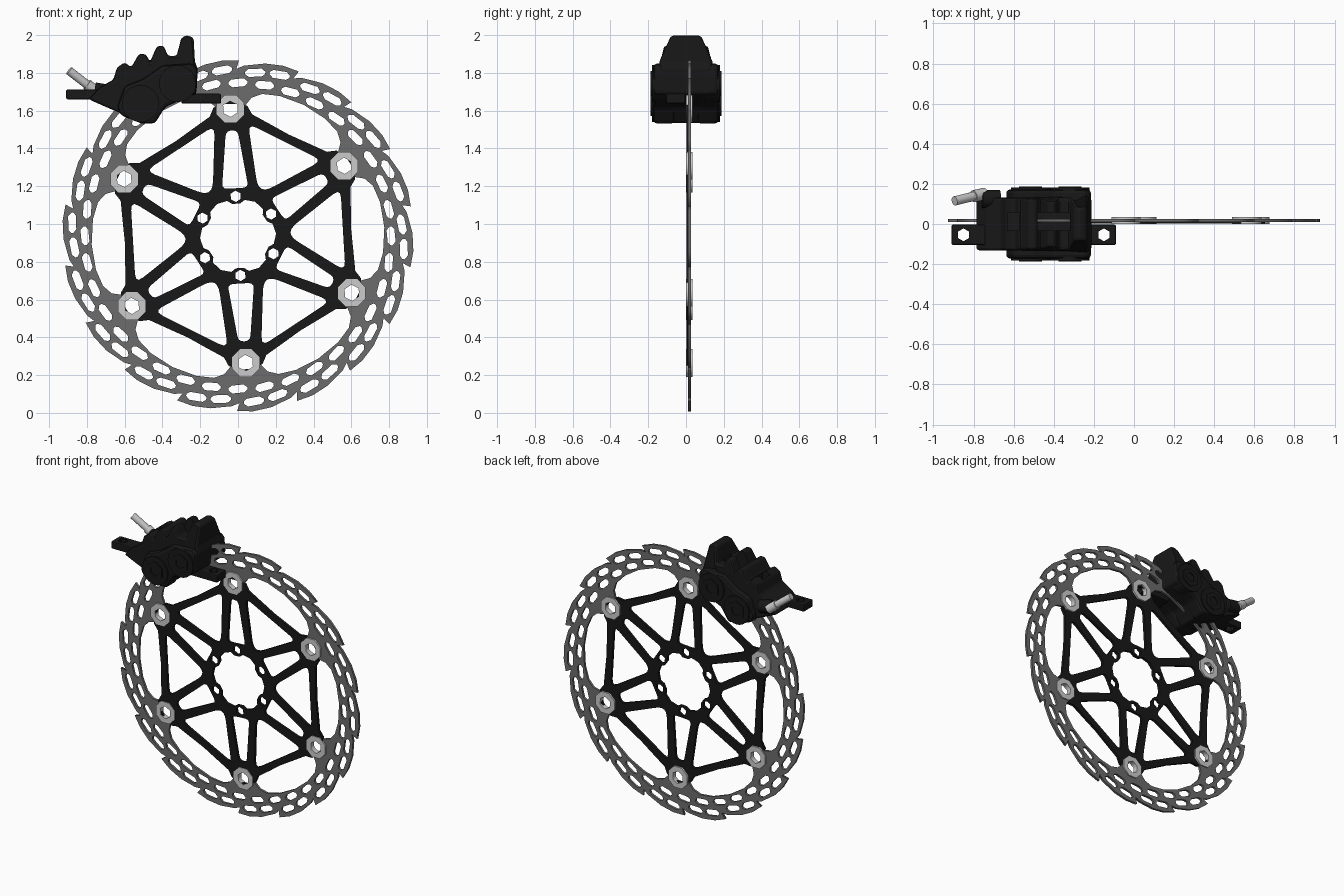
import bpy, bmesh, math
from mathutils import Vector

if "Cube" in bpy.data.objects:
    bpy.data.objects.remove(bpy.data.objects["Cube"])

CZ = 0.937                                   # rotor axis height
RIV = [33.4 + 60 * i for i in range(6)]      # rivet angles


def mat(name, v):
    m = bpy.data.materials.new(name)
    m.diffuse_color = (v, v, v, 1)
    m.use_nodes = True
    m.node_tree.nodes["Principled BSDF"].inputs["Base Color"].default_value = m.diffuse_color
    return m


BLACK, STEEL, SILVER = mat("black", 0.009), mat("steel", 0.15), mat("silver", 0.65)


def pol(r, deg, c=(0, CZ)):
    a = math.radians(deg)
    return (c[0] + r * math.cos(a), c[1] + r * math.sin(a))


def ngon(c, r, n, rot=0):
    return [pol(r, rot + 360 * i / n, c) for i in range(n)]


def rounded(pts, t):
    """Round every corner, cutting back a distance t."""
    out = []
    for i, p in enumerate(pts):
        p, a, b = Vector(p), Vector(pts[i - 1]), Vector(pts[(i + 1) % len(pts)])
        s = p + (a - p).normalized() * min(t, (a - p).length * .45)
        e = p + (b - p).normalized() * min(t, (b - p).length * .45)
        for k in range(4):
            u = k / 3
            out.append(tuple(s * (1 - u) ** 2 + p * 2 * u * (1 - u) + e * u * u))
    return out


def activate(ob):
    bpy.ops.object.select_all(action='DESELECT')
    ob.select_set(True)
    bpy.context.view_layer.objects.active = ob


def plate(name, loops, y0, y1, m):
    """Flat plate in xz from an outline plus hole loops."""
    cu = bpy.data.curves.new(name, 'CURVE')
    cu.dimensions, cu.fill_mode, cu.extrude = '2D', 'BOTH', (y1 - y0) / 2
    for lp in loops:
        s = cu.splines.new('POLY')
        s.points.add(len(lp) - 1)
        for q, (x, z) in zip(s.points, lp):
            q.co = (x, z, 0, 1)
        s.use_cyclic_u = True
    ob = bpy.data.objects.new(name, cu)
    bpy.context.collection.objects.link(ob)
    ob.rotation_euler.x = math.pi / 2
    ob.location.y = (y0 + y1) / 2
    activate(ob)
    bpy.ops.object.convert(target='MESH')
    ob = bpy.context.object
    bm = bmesh.new()
    bm.from_mesh(ob.data)
    bmesh.ops.remove_doubles(bm, verts=bm.verts, dist=1e-5)
    bmesh.ops.recalc_face_normals(bm, faces=bm.faces)
    bm.to_mesh(ob.data)
    bm.free()
    ob.data.materials.clear()
    ob.data.materials.append(m)
    return ob


def prism(name, pts, width, m, bevel=0.012):
    """Solid xz profile; width(z) gives the (y0, y1) range."""
    bm = bmesh.new()
    a = [bm.verts.new((x, width(z)[0], z)) for x, z in pts]
    b = [bm.verts.new((x, width(z)[1], z)) for x, z in pts]
    bm.faces.new(a)
    bm.faces.new(b)
    for i in range(len(pts)):
        bm.faces.new((a[i - 1], a[i], b[i], b[i - 1]))
    bmesh.ops.recalc_face_normals(bm, faces=bm.faces)
    me = bpy.data.meshes.new(name)
    bm.to_mesh(me)
    bm.free()
    me.materials.append(m)
    ob = bpy.data.objects.new(name, me)
    bpy.context.collection.objects.link(ob)
    md = ob.modifiers.new("bevel", 'BEVEL')
    md.width, md.segments, md.limit_method = bevel, 2, 'ANGLE'
    activate(ob)
    bpy.ops.object.modifier_apply(modifier="bevel")
    return ob


def cut(ob, cutter):
    md = ob.modifiers.new("cut", 'BOOLEAN')
    md.operation, md.object, md.solver = 'DIFFERENCE', cutter, 'EXACT'
    activate(ob)
    bpy.ops.object.modifier_apply(modifier="cut")
    bpy.data.objects.remove(cutter)


def rod(name, p, q, r, m, n=16):
    p, q = Vector(p), Vector(q)
    bpy.ops.mesh.primitive_cylinder_add(vertices=n, radius=r, depth=(q - p).length, location=(p + q) / 2)
    ob = bpy.context.object
    ob.name = name
    ob.rotation_euler = (q - p).to_track_quat('Z', 'Y').to_euler()
    ob.data.materials.append(m)
    bpy.ops.object.shade_smooth_by_angle()
    return ob


def ring6(prof):
    return [pol(r, a + d) for a in RIV for d, r in prof]


# rotor band: saw-tooth rim, tabbed inner edge, staggered slots
rim = [pol(r, 20 * k + 10 + d) for k in range(18)
       for d, r in ((-.3, .928), (5, .932), (11, .924), (18, .902), (20.6, .884))]
tabs = ring6([(-30, .776), (-20, .773), (-13, .762), (-9, .735), (-6.5, .69), (-5, .635), (0, .622),
              (5, .635), (6.5, .69), (9, .735), (13, .762), (20, .773)])
SLOT = [(-1, -.4), (-.7, -1), (.6, -1), (1, -.2), (1, .4), (.7, 1), (-.6, 1), (-1, .2)]
slots = []
for k in range(18):
    for d, r, tilt in ((5.5, .881, -.1), (14, .869, -.15), (0, .811, -.1), (10, .811, -.1)):
        slots.append([pol(r + v * .021 + tilt * u * .05, 20 * k + 10 + d + u * 3.5) for u, v in SLOT])
eyes = [ngon(pol(.674, a), .05, 12) for a in RIV]
plate("brake_rotor", [rim, tabs] + slots + eyes, .010, .026, STEEL)

# spider: hexagonal carrier with paired spokes and hub ring
outer = ring6([(-30, .600), (-20, .614), (-10, .648), (-7.5, .69), (-3, .708),
               (3, .708), (7.5, .69), (10, .648), (20, .614)])
bore = ring6([(-30, .202), (-14, .194), (-7, .172), (7, .172), (14, .194)])
windows = []
for a in RIV:
    windows.append(rounded([pol(.56, a - 3.2), pol(.262, a - 15.5), pol(.262, a + 15.5), pol(.56, a + 3.2)], .03))
    b = a + 30
    windows.append(rounded([pol(.598, b - 21.5), pol(.28, b - 5), pol(.28, b + 5), pol(.598, b + 21.5)], .05))
bolts = [ngon(pol(.21, a), .03, 6, a) for a in RIV]
plate("rotor_spider", [outer, bore] + windows + bolts + eyes, .003, .022, BLACK)

# rivets joining band and spider
for i, a in enumerate(RIV):
    c = pol(.674, a)
    plate(f"rivet_{i + 1}", [ngon(c, .079, 8, 22.5), ngon(c, .043, 6, a)], -.001, .034, SILVER)

# caliper: ribbed bridge body tapering towards the top
bridge = [(-.79, 1.66), (-.735, 1.72), (-.66, 1.765), (-.64, 1.83), (-.60, 1.855), (-.565, 1.83),
          (-.525, 1.9), (-.49, 1.9), (-.465, 1.86), (-.43, 1.94), (-.395, 1.945), (-.37, 1.89),
          (-.325, 1.89), (-.30, 1.985), (-.27, 2.0), (-.235, 1.985), (-.228, 1.86), (-.213, 1.82),
          (-.22, 1.69), (-.39, 1.62), (-.45, 1.535), (-.50, 1.535), (-.70, 1.62)]
cheek = [(-.64, 1.62), (-.60, 1.73), (-.50, 1.77), (-.40, 1.84), (-.24, 1.85), (-.213, 1.82), (-.22, 1.69),
         (-.385, 1.62), (-.44, 1.532), (-.51, 1.532), (-.62, 1.575)]


def taper(z):
    w = .132 - max(0, z - 1.93) * .7 - max(0, min(z, 1.93) - 1.85) * .1
    return (-w, w)


body = prism("caliper_bridge", bridge, taper, BLACK)
prism("caliper_half_front", cheek, lambda z: (-.172, -.06), BLACK, .018)
prism("caliper_half_rear", cheek, lambda z: (.06, .172), BLACK, .018)

# openings above the rotor edge
for x, w in ((-.40, .16), (-.60, .06)):
    bpy.ops.mesh.primitive_cube_add(size=1, location=(x, .012, 1.85))
    bpy.context.object.scale = (w, .09, .28)
    cut(body, bpy.context.object)

# piston bosses and caps with hex sockets, both sides
for n, (x, z) in enumerate(((-.516, 1.638), (-.32, 1.743))):
    for side, s in (("front", -1), ("rear", 1)):
        rod(f"piston_boss_{side}_{n + 1}", (x, s * .10, z), (x, s * .181, z), .098, BLACK, 24)
        y0, y1 = sorted((s * .175, s * .188))
        plate(f"piston_cap_{side}_{n + 1}", [ngon((x, z), .066, 6, 30), ngon((x, z), .034, 6, 30)], y0, y1, BLACK)

# mounting ears with vertical bolt holes
for nm, x0, x1, hx, z0, z1 in (("left", -.91, -.68, -.85, 1.66, 1.712), ("right", -.30, -.09, -.15, 1.637, 1.69)):
    ear = prism(f"mount_ear_{nm}", [(x0, z0), (x1, z0), (x1, z1), (x0, z1)], lambda z: (-.105, -.003), BLACK, .008)
    cut(ear, rod("hole", (hx, -.054, 1.5), (hx, -.054, 1.85), .032, BLACK, 6))

# hose port and fitting
rod("hose_port", (-.76, .125, 1.705), (-.67, .125, 1.69), .045, BLACK)
rod("hose_fitting", (-.895, .115, 1.812), (-.75, .15, 1.70), .023, SILVER)
rod("fitting_collar", (-.80, .138, 1.739), (-.745, .151, 1.696), .03, SILVER)
